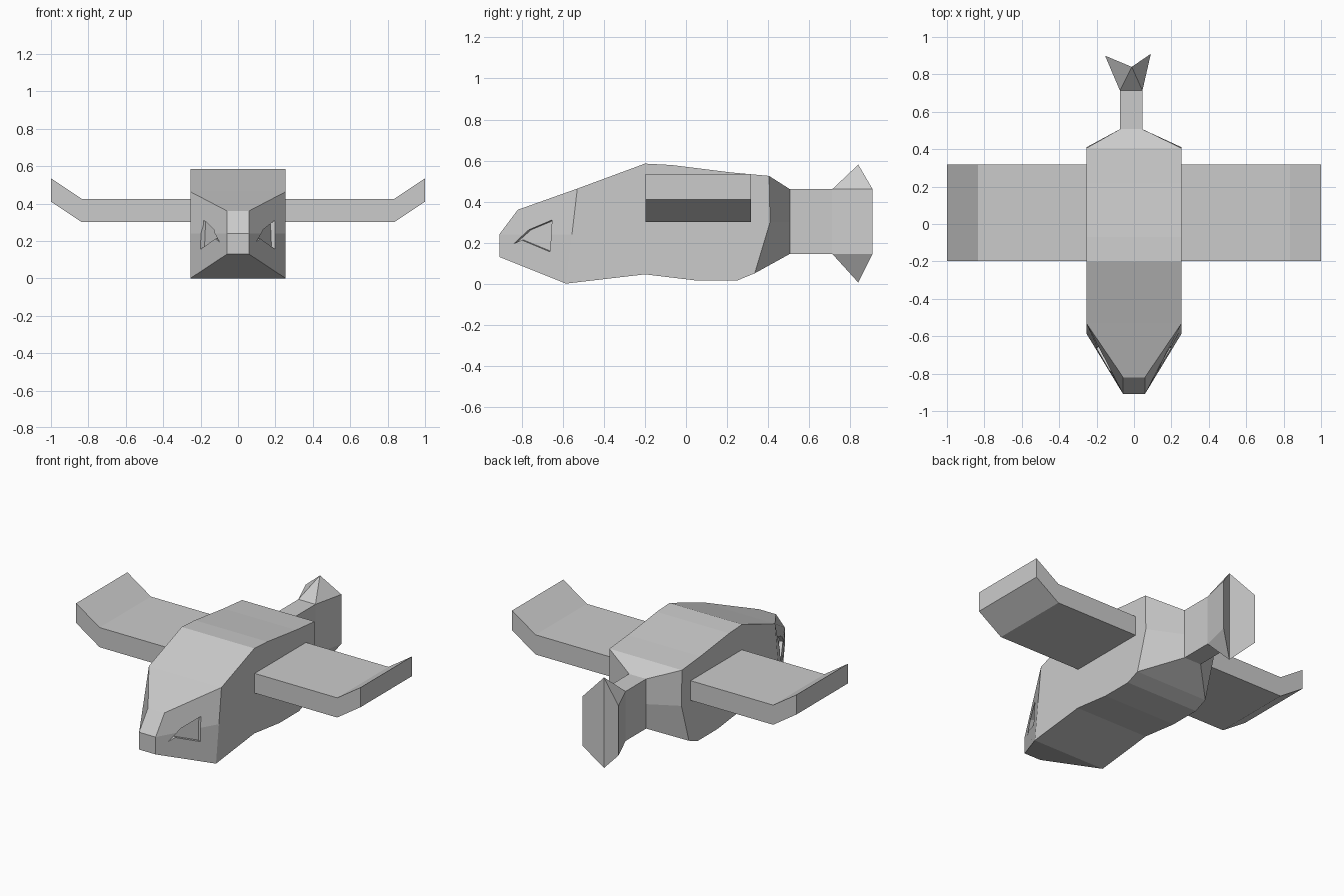
import bpy, bmesh

if "Cube" in bpy.data.objects:
    bpy.data.objects.remove(bpy.data.objects["Cube"])


def make(name, verts, faces):
    me = bpy.data.meshes.new(name)
    me.from_pydata(verts, [], faces)
    bm = bmesh.new()
    bm.from_mesh(me)
    bmesh.ops.recalc_face_normals(bm, faces=bm.faces)
    bm.to_mesh(me)
    bm.free()
    ob = bpy.data.objects.new(name, me)
    bpy.context.collection.objects.link(ob)
    return ob


def prism(name, ring_a, ring_b):
    n = len(ring_a)
    faces = [tuple(range(n)), tuple(range(n, 2 * n))]
    faces += [(i, (i + 1) % n, (i + 1) % n + n, i + n) for i in range(n)]
    return make(name, ring_a + ring_b, faces)


# Body: six-point rings (bottom, middle, top on each side): x min, x max, then y,z of each level
sections = [
    (-.058, .058, (-.91, .13), (-.91, .24), (-.82, .36)),
    (-.255, .255, (-.585, 0), (-.556, .24), (-.53, .463)),
    (-.255, .255, (-.2, .045), (-.2, .3), (-.2, .585)),
    (-.255, .255, (.05, .015), (-.02, .3), (-.07, .578)),
    (-.255, .255, (.25, .015), (.25, .3), (.22, .542)),
    (-.255, .255, (.335, .05), (.41, .3), (.405, .525)),
    (-.075, .045, (.507, .145), (.507, .3), (.507, .46)),
    (-.075, .045, (.715, .145), (.715, .3), (.715, .46)),
]
verts, faces = [], []
for x0, x1, b, m, t in sections:
    verts += [(x1, *b), (x1, *m), (x1, *t), (x0, *t), (x0, *m), (x0, *b)]
for s in range(len(sections) - 1):
    for i in range(6):
        j = (i + 1) % 6
        if i == 4 or i == 3 or i < 6:
            faces.append((6 * s + i, 6 * s + j, 6 * s + 6 + j, 6 * s + 6 + i))
last = 6 * (len(sections) - 1)
faces += [(0, 1, 4, 5), (1, 2, 3, 4), tuple(range(last, last + 6))]
body = make("body", verts, faces)

# Eye sockets: shallow pointed recesses cut into the cheeks
eye = [(-.84, .195), (-.765, .262), (-.65, .31), (-.662, .155), (-.80, .212)]
for side in (1, -1):
    rings = []
    for d in (-.02, .06):
        ring = []
        for y, z in eye:
            x = .06 + .552 * (y + .91) - .12 * max(0, z - .2)
            ring.append((side * (x + .87 * d), y - .48 * d, z))
        rings.append(ring)
    cutter = prism("eye_cutter", *rings)
    cutter.hide_render = True
    cutter.hide_set(True)
    mod = body.modifiers.new("eye_socket", 'BOOLEAN')
    mod.operation = 'DIFFERENCE'
    mod.solver = 'EXACT'
    mod.object = cutter

# Wings: bent flat profile extruded front to back
profile = [(.24, .30), (.835, .30), (1, .41), (1, .535), (.835, .425), (.24, .425)]
for side, name in ((1, "right_wing"), (-1, "left_wing")):
    prism(name, [(side * x, -.197, z) for x, z in profile],
          [(side * x, .318, z) for x, z in profile])

# Forked tail fin: front column, two rear corners and a notched centre ridge
top = [(-.075, .713, .46), (-.015, .713, .46), (.045, .713, .46),
       (.09, .91, .46), (-.012, .84, .58), (-.155, .90, .46)]
low = {.46: .145, .58: 0.005}
bottom = [(x, y, low[z]) for x, y, z in top]
fin_faces = []
for o in (0, 6):
    fin_faces += [(o, o + 1, o + 4), (o, o + 4, o + 5), (o + 1, o + 2, o + 4), (o + 2, o + 3, o + 4)]
fin_faces += [(i, (i + 1) % 6, (i + 1) % 6 + 6, i + 6) for i in range(6)]
make("tail_fin", top + bottom, fin_faces)
